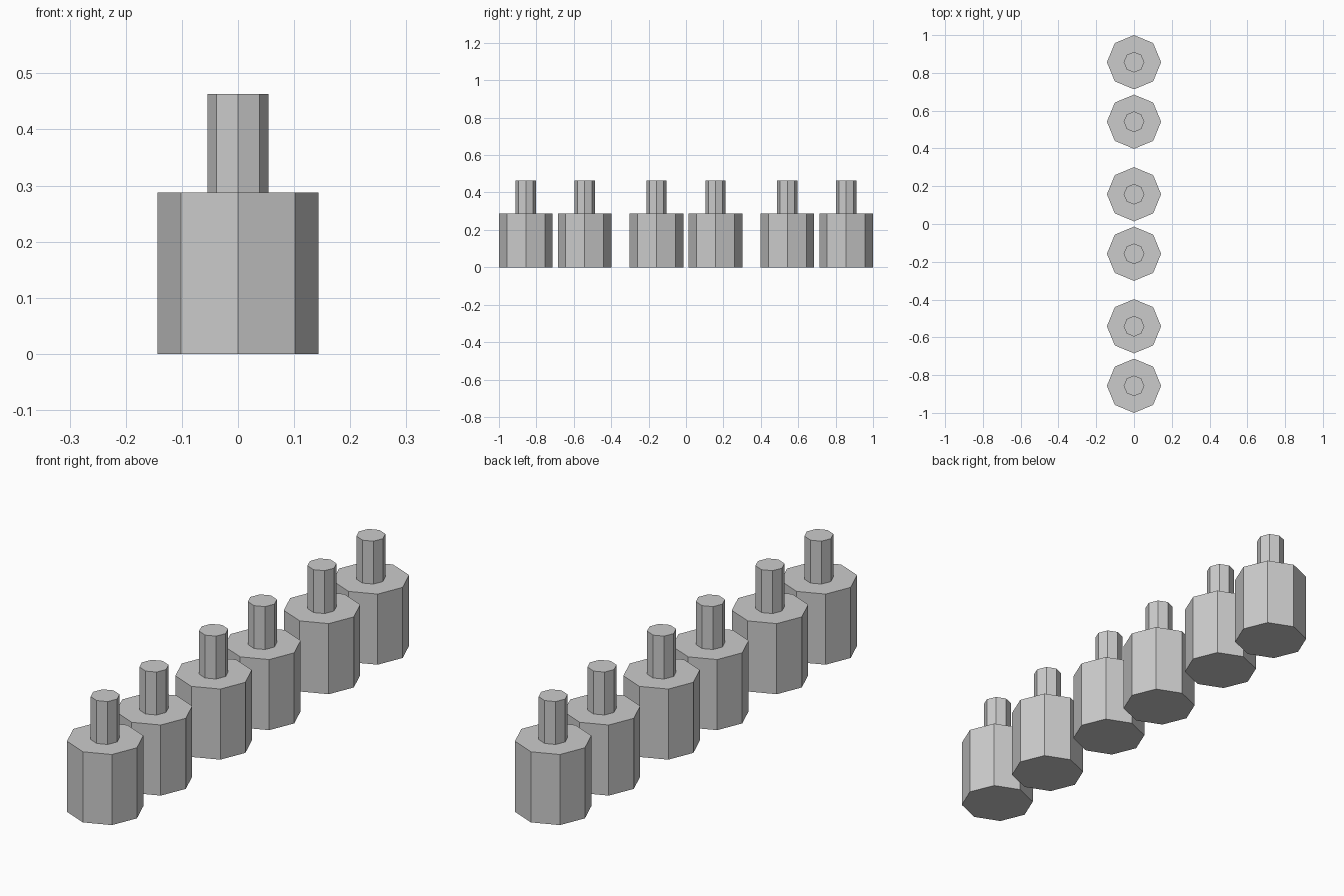
import bpy, bmesh
from math import cos, sin, pi

if "Cube" in bpy.data.objects:
    bpy.data.objects.remove(bpy.data.objects["Cube"])

SIDES = 8
# (radius, height) profile: base, shoulder, neck root, neck top
PROFILE = [(0.1435, 0.0), (0.1435, 0.288), (0.0545, 0.288), (0.0545, 0.463)]


def stepped_mesh(name):
    bm = bmesh.new()
    rings = [[bm.verts.new((r * cos(2 * pi * i / SIDES), r * sin(2 * pi * i / SIDES), z))
              for i in range(SIDES)] for r, z in PROFILE]
    # walls and shoulder
    for a, b in zip(rings, rings[1:]):
        for i in range(SIDES):
            j = (i + 1) % SIDES
            bm.faces.new((a[i], a[j], b[j], b[i]))
    # bottom and top caps
    bm.faces.new(rings[0][::-1])
    bm.faces.new(rings[-1])
    mesh = bpy.data.meshes.new(name)
    bm.to_mesh(mesh)
    bm.free()
    return mesh


# three pairs of stepped pegs in a row along y
peg_mesh = stepped_mesh("stepped_peg")
for p, pair_y in enumerate((-0.699, 0.0, 0.699)):
    for side, dy in (("front", -0.1575), ("back", 0.1575)):
        peg = bpy.data.objects.new(f"stepped_peg_pair{p + 1}_{side}", peg_mesh)
        peg.location.y = pair_y + dy
        bpy.context.collection.objects.link(peg)
